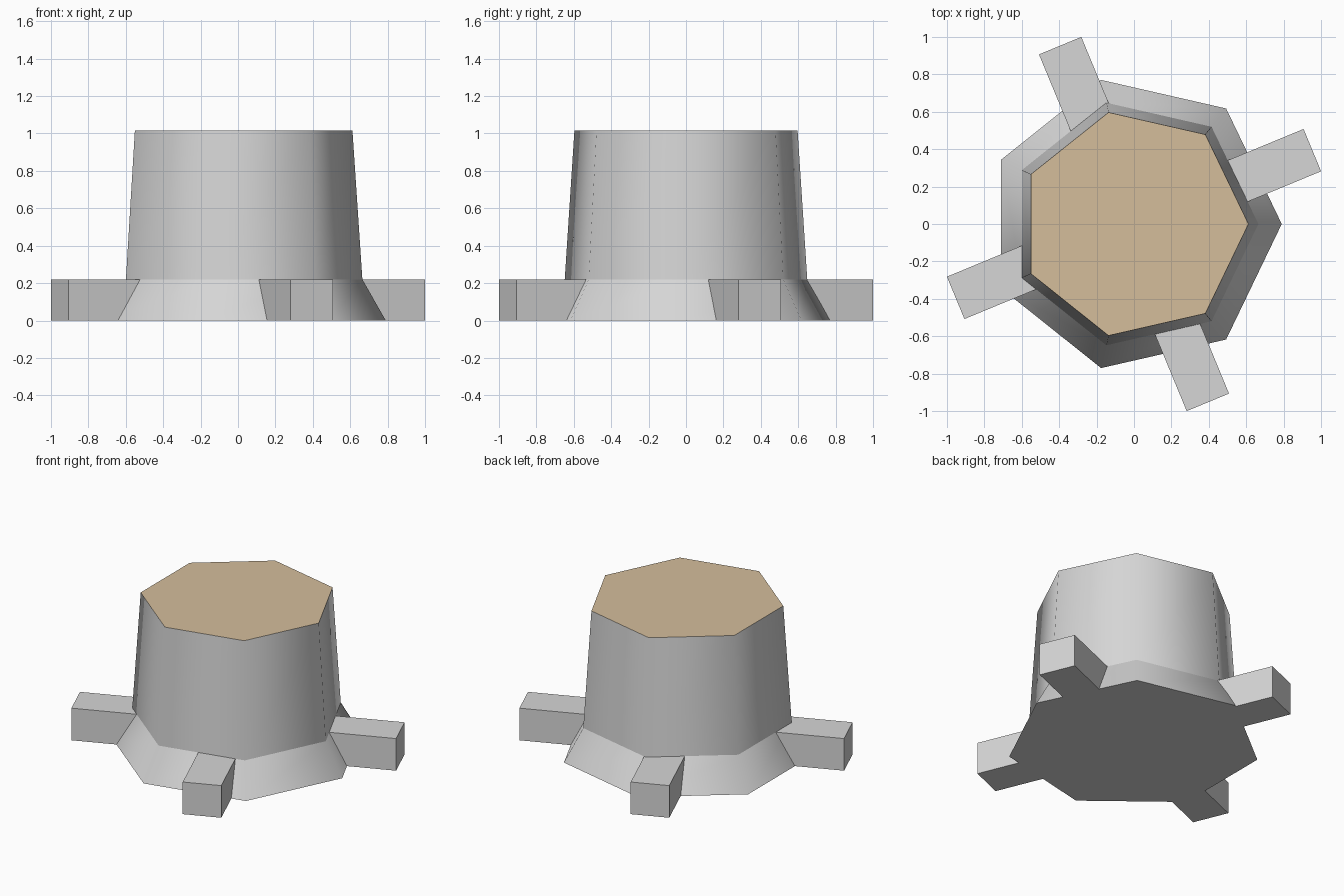
import bpy
import bmesh
from math import cos, sin, pi, radians
from mathutils import Matrix

cube = bpy.data.objects.get("Cube")
if cube:
    bpy.data.objects.remove(cube, do_unlink=True)

SIDES = 7
HEIGHT = 1.015
FOOT_HEIGHT = 0.22


def material(name, rgb):
    mat = bpy.data.materials.new(name)
    mat.use_nodes = True
    mat.diffuse_color = (*rgb, 1)
    mat.node_tree.nodes["Principled BSDF"].inputs["Base Color"].default_value = (*rgb, 1)
    return mat


grey = material("light grey", (0.67, 0.67, 0.67))
tan = material("tan", (0.66, 0.51, 0.33))


def add_object(name, bm, mats):
    mesh = bpy.data.meshes.new(name)
    bm.to_mesh(mesh)
    bm.free()
    for mat in mats:
        mesh.materials.append(mat)
    obj = bpy.data.objects.new(name, mesh)
    bpy.context.collection.objects.link(obj)
    return obj


# Seven-sided tower with a flared skirt and a tan top
bm = bmesh.new()
profile = [(0.79, 0), (0.665, FOOT_HEIGHT), (0.612, HEIGHT)]
rings = []
for radius, z in profile:
    angles = [2 * pi * i / SIDES for i in range(SIDES)]
    rings.append([bm.verts.new((radius * cos(a), radius * sin(a), z)) for a in angles])
for low, high in zip(rings, rings[1:]):
    for i in range(SIDES):
        j = (i + 1) % SIDES
        bm.faces.new((low[i], low[j], high[j], high[i])).smooth = True
bm.faces.new(rings[0][::-1])
bm.faces.new(rings[-1]).material_index = 1
# Walls blend round the corners, while the rims stay crisp
for edge in bm.edges:
    a, b = edge.verts
    edge.smooth = abs(a.co.z - b.co.z) > 0.01
add_object("tower", bm, [grey, tan])

# Four square feet, set square to each other
INNER, OUTER, WIDTH = 0.4, 1.032, 0.245
for i, name in enumerate(["left", "back", "right", "front"]):
    bm = bmesh.new()
    place = (Matrix.Rotation(radians(22.5) + i * pi / 2, 4, "Z")
             @ Matrix.Translation(((INNER + OUTER) / 2, 0, FOOT_HEIGHT / 2))
             @ Matrix.Diagonal((OUTER - INNER, WIDTH, FOOT_HEIGHT, 1)))
    bmesh.ops.create_cube(bm, size=1, matrix=place)
    add_object(name + "_foot", bm, [grey])
